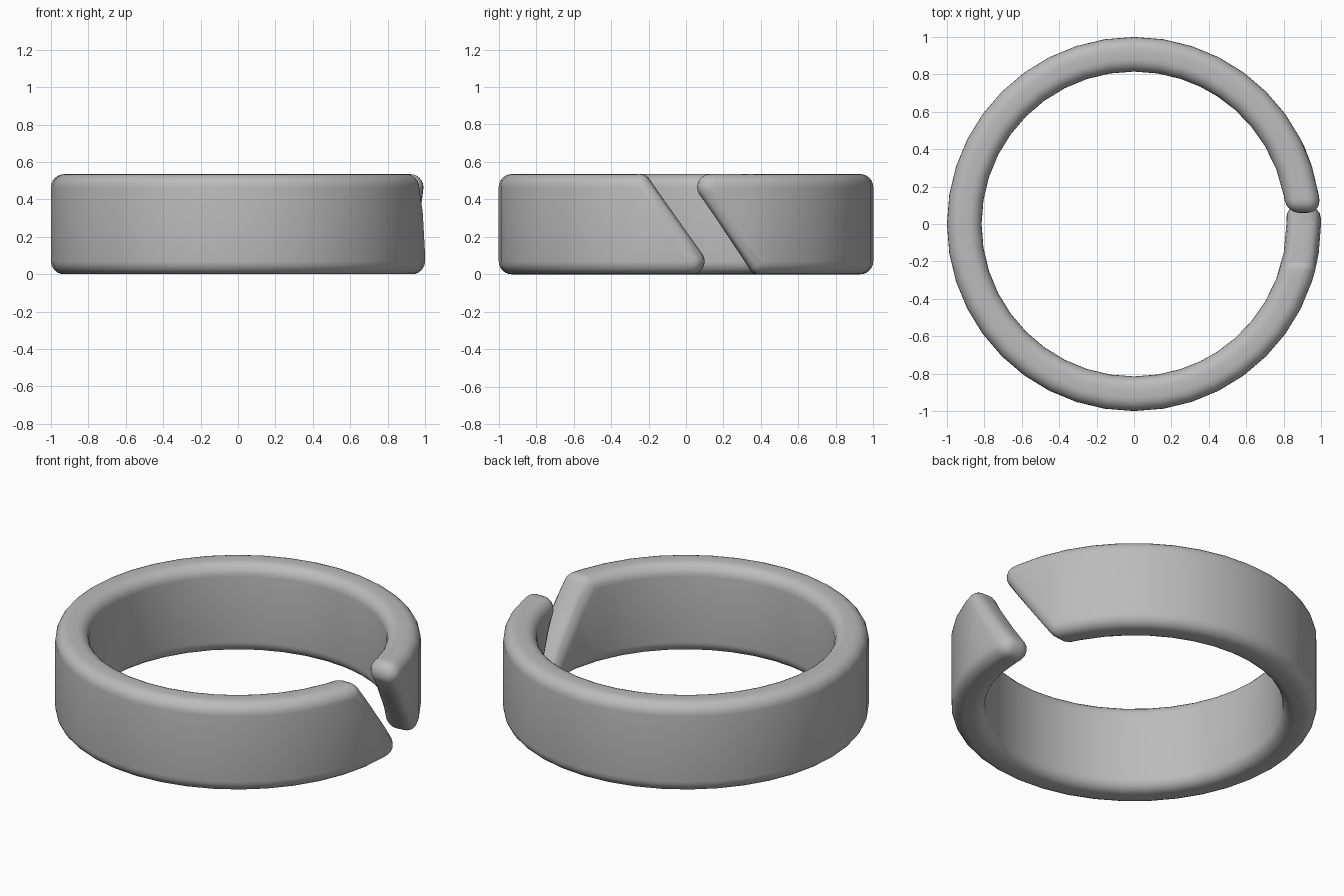
import bpy, bmesh, math
from mathutils import Matrix

if "Cube" in bpy.data.objects:
    bpy.data.objects.remove(bpy.data.objects["Cube"])

R_OUT, R_IN, HEIGHT, ROUND = 1.0, 0.815, 0.535, 0.07
COLUMNS = 40
TURN = 2 * math.pi

metal = bpy.data.materials.new("plain grey")
metal.use_nodes = True
grey = (0.5, 0.5, 0.5, 1)
metal.diffuse_color = grey
metal.node_tree.nodes["Principled BSDF"].inputs["Base Color"].default_value = grey

# Unrolled band: slanted slab with rounded edges, as the hull of eight corner balls
bm = bmesh.new()
corners = [(0.415, ROUND), (0.13, HEIGHT - ROUND),
           (TURN + 0.03, ROUND), (TURN - 0.255, HEIGHT - ROUND)]
for s, z in corners:
    for r in (R_IN + ROUND, R_OUT - ROUND):
        bmesh.ops.create_uvsphere(bm, u_segments=16, v_segments=12, radius=ROUND,
                                  matrix=Matrix.Translation((s, r, z)))
bmesh.ops.delete(bm, geom=bm.faces[:], context='FACES_ONLY')
bmesh.ops.delete(bm, geom=bm.edges[:], context='EDGES_FACES')
bmesh.ops.convex_hull(bm, input=bm.verts[:])
bmesh.ops.delete(bm, geom=[v for v in bm.verts if not v.link_faces], context='VERTS')
bmesh.ops.dissolve_limit(bm, angle_limit=0.01, verts=bm.verts[:], edges=bm.edges[:])

# Upright columns for the bend
for i in range(COLUMNS + 1):
    bmesh.ops.bisect_plane(bm, geom=bm.verts[:] + bm.edges[:] + bm.faces[:], dist=1e-5,
                           plane_co=(TURN * i / COLUMNS, 0, 0), plane_no=(1, 0, 0))

# Roll the slab into an open ring, keeping both end faces parallel
for v in bm.verts:
    s, r, z = v.co
    d = s if s < math.pi else s - TURN
    a = d * (1 + (1 / r - 1) * max(0, 1 - abs(d) / 1.2))
    v.co = (r * math.cos(a), r * math.sin(a), z)
bmesh.ops.triangulate(bm, faces=[f for f in bm.faces if len(f.verts) > 4])
bmesh.ops.recalc_face_normals(bm, faces=bm.faces[:])

mesh = bpy.data.meshes.new("split_ring")
bm.to_mesh(mesh)
bm.free()
mesh.materials.append(metal)
ring = bpy.data.objects.new("split_ring", mesh)
bpy.context.collection.objects.link(ring)

bpy.context.view_layer.objects.active = ring
ring.select_set(True)
bpy.ops.object.shade_smooth_by_angle(angle=math.radians(40))
